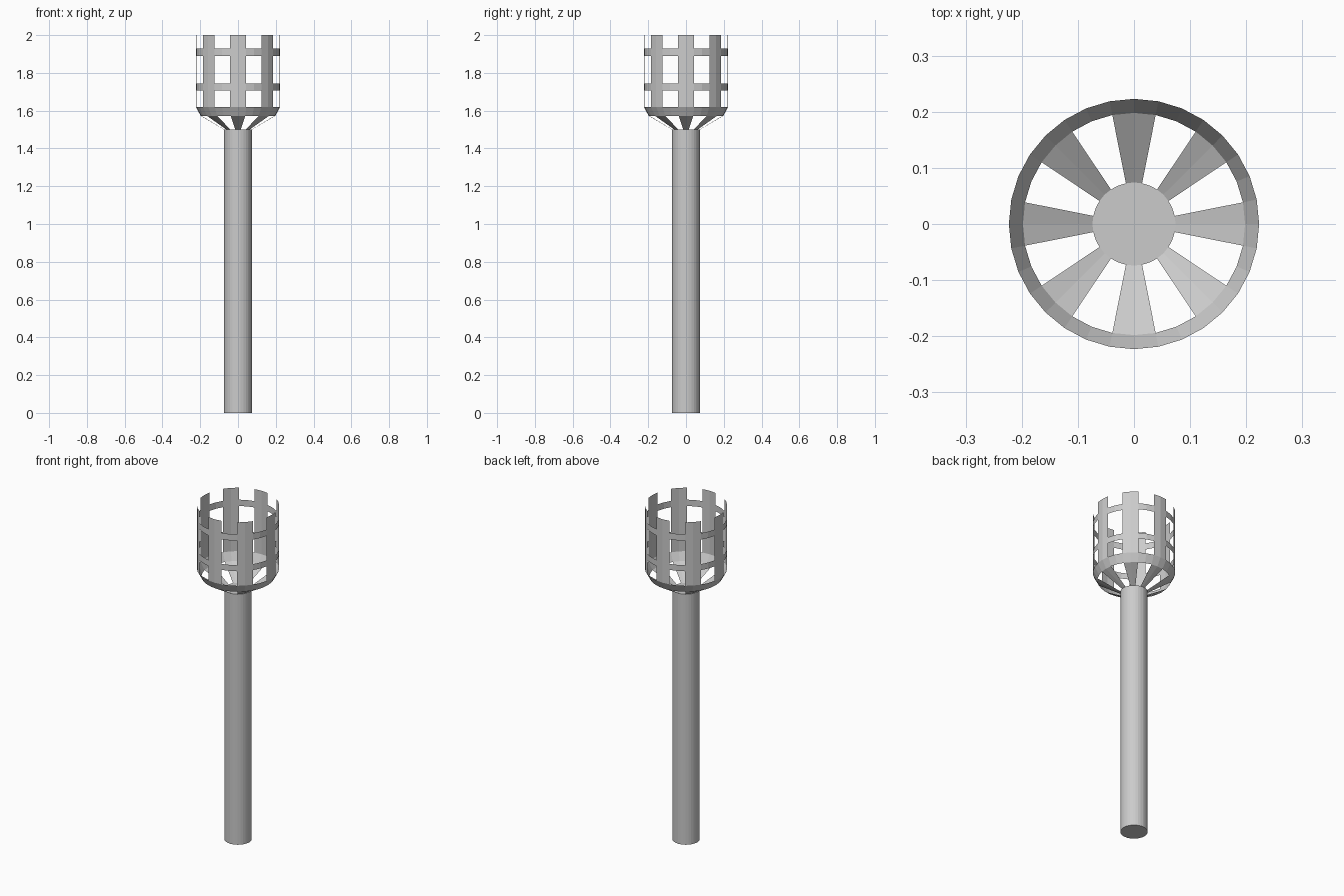
import bpy, bmesh
from math import sin, cos, tau

if "Cube" in bpy.data.objects:
    bpy.data.objects.remove(bpy.data.objects["Cube"])

SIDES = 32


def ring_strip(name, rows, cap=False):
    """Lathe rows of (radius, z, full); 'full' says whether the strip above
    that row is a closed band or only the eight slats."""
    bm = bmesh.new()
    loops = [[bm.verts.new((r * cos(tau * i / SIDES), r * sin(tau * i / SIDES), z))
              for i in range(SIDES)] for r, z, _ in rows]
    for k in range(len(rows) - 1):
        lo, hi = loops[k], loops[k + 1]
        for i in range(SIDES):
            if rows[k][2] or i % 4 in (0, 3):
                j = (i + 1) % SIDES
                bm.faces.new((lo[i], lo[j], hi[j], hi[i]))
    if cap:
        bm.faces.new(loops[0][::-1])
        bm.faces.new(loops[-1])
    # drop corners left unused in the openings
    bmesh.ops.delete(bm, geom=[v for v in bm.verts if not v.link_faces], context='VERTS')
    mesh = bpy.data.meshes.new(name)
    bm.to_mesh(mesh)
    bm.free()
    obj = bpy.data.objects.new(name, mesh)
    bpy.context.collection.objects.link(obj)
    return obj


# solid round handle
ring_strip("handle", [(0.074, 0, True), (0.074, 1.5, True)], cap=True)

# thin open basket: flared slats, lower rim band, upright slats with two hoops
R = 0.223
ring_strip("basket", [
    (0.074, 1.5, False),
    (0.198, 1.573, True),
    (R, 1.62, False),
    (R, 1.707, True),
    (R, 1.743, False),
    (R, 1.89, True),
    (R, 1.928, False),
    (R, 2.0, False),
])
